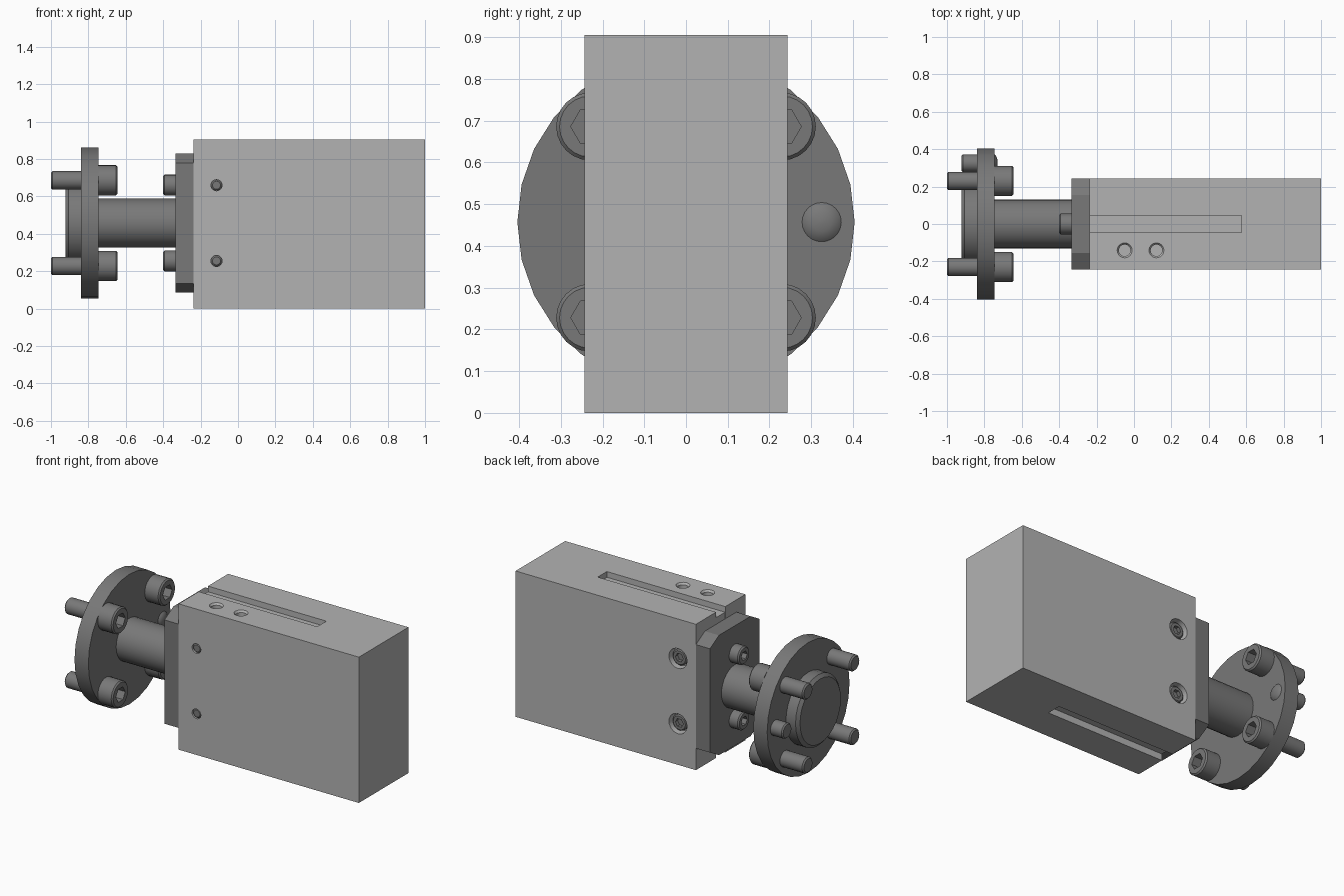
import bpy, bmesh
from math import sin, cos, pi, radians
from mathutils import Matrix, Vector

if "Cube" in bpy.data.objects:
    bpy.data.objects.remove(bpy.data.objects["Cube"])

CZ = 0.457          # height of the shaft axis
ROT = {'X': Matrix(), 'Y': Matrix.Rotation(pi / 2, 4, 'Z'),
       'Z': Matrix.Rotation(-pi / 2, 4, 'Y'), '-X': Matrix.Rotation(pi, 4, 'Z')}


def material(name, grey):
    mat = bpy.data.materials.new(name)
    mat.diffuse_color = (grey, grey, grey, 1)
    mat.use_nodes = True
    mat.node_tree.nodes["Principled BSDF"].inputs["Base Color"].default_value = mat.diffuse_color
    return mat


LIGHT = material('mid_grey', 0.45)
DARK = material('dark_grey', 0.19)


def finish(name, bm, mat=DARK, smooth=True):
    bmesh.ops.recalc_face_normals(bm, faces=bm.faces)
    me = bpy.data.meshes.new(name)
    bm.to_mesh(me)
    bm.free()
    me.materials.append(mat)
    ob = bpy.data.objects.new(name, me)
    bpy.context.collection.objects.link(ob)
    if smooth:
        shade(ob)
    return ob


def shade(ob):
    bpy.ops.object.select_all(action='DESELECT')
    ob.select_set(True)
    bpy.context.view_layer.objects.active = ob
    bpy.ops.object.shade_smooth_by_angle(angle=radians(30))


def lathe(name, profile, at, axis='X', n=28, mat=DARK, smooth=True):
    """Turned solid: profile of (distance along axis, radius)."""
    bm = bmesh.new()
    m = Matrix.Translation(Vector(at)) @ ROT[axis]
    rings = [[bm.verts.new(m @ Vector((a, r * cos(2 * pi * i / n), r * sin(2 * pi * i / n))))
              for i in range(n)] for a, r in profile]
    for p, q in zip(rings, rings[1:]):
        for i in range(n):
            j = (i + 1) % n
            bm.faces.new((p[i], p[j], q[j], q[i]))
    bm.faces.new(rings[0])
    bm.faces.new(rings[-1])
    return finish(name, bm, mat, smooth)


def box(name, lo, hi, mat=LIGHT):
    bm = bmesh.new()
    lo, hi = Vector(lo), Vector(hi)
    bmesh.ops.create_cube(bm, size=1, matrix=Matrix.Translation((lo + hi) / 2)
                          @ Matrix.Diagonal((*(hi - lo), 1)))
    return finish(name, bm, mat, False)


def cut(ob, *cutters):
    bpy.context.view_layer.objects.active = ob
    for c in cutters:
        mod = ob.modifiers.new('cut', 'BOOLEAN')
        mod.operation, mod.solver, mod.object = 'DIFFERENCE', 'EXACT', c
        bpy.ops.object.modifier_apply(modifier=mod.name)
        bpy.data.objects.remove(c)
    shade(ob)


def socket_screw(name, at, axis, shank, r_shank, head, r_head, r_hex):
    """Cap screw: head seat at the given point, head towards the axis direction."""
    c = 0.008
    ob = lathe(name, [(-shank, r_shank - c), (-shank + c, r_shank), (0, r_shank), (0, r_head),
                      (head - c, r_head), (head, r_head - c)], at, axis, 24)
    cut(ob, lathe('hex_cutter', [(head * 0.45, r_hex), (head + 0.02, r_hex)],
                  at, axis, 6, DARK, False))
    return ob


# main block with slot and screw holes
block = box('block', (-0.238, -0.243, 0), (1, 0.243, 0.905))
cutters = [box('slot_cutter', (-0.3, -0.045, -0.1), (0.575, 0.045, 1))]
for z in (0.255, 0.66):
    cutters.append(lathe('clamp_hole', [(-0.3, 0.03), (0.19, 0.03), (0.19, 0.062), (0.3, 0.062)],
                         (-0.115, 0, z), 'Y', 24, LIGHT, False))
for x in (-0.05, 0.12):
    cutters.append(lathe('top_hole', [(-0.1, 0.031), (-0.012, 0.031), (0, 0.04), (0.02, 0.04)],
                         (x, -0.141, 0.905), 'Z', 24, LIGHT, False))
cut(block, *cutters)

# screws clamping the block across the slot
for i, z in enumerate((0.255, 0.66)):
    socket_screw(f'clamp_screw_{i}', (-0.115, 0.19, z), 'Y', 0.43, 0.0295, 0.04, 0.05, 0.027)

# chamfered end plate and the tongue filling the slot
bm = bmesh.new()
outline = [(0.155, 0.372), (0.243, 0.322), (0.243, -0.322), (0.155, -0.372),
           (-0.155, -0.372), (-0.243, -0.322), (-0.243, 0.322), (-0.155, 0.372)]
face = bm.faces.new([bm.verts.new((-0.335, y, CZ + z)) for y, z in outline])
ext = bmesh.ops.extrude_face_region(bm, geom=[face])
bmesh.ops.translate(bm, vec=(0.097, 0, 0),
                    verts=[v for v in ext['geom'] if isinstance(v, bmesh.types.BMVert)])
finish('end_plate', bm, DARK, False)
box('tongue', (-0.237, -0.0445, 0.04), (0.574, 0.0445, 0.87))
for i, z in enumerate((0.255, 0.66)):
    socket_screw(f'plate_screw_{i}', (-0.335, 0, z), '-X', 0.05, 0.03, 0.065, 0.056, 0.029)

# shaft, round flange and locating boss
lathe('shaft', [(-0.8, 0.131), (-0.33, 0.131)], (0, 0, CZ))
lathe('flange', [(-0.84, 0.404), (-0.745, 0.404)], (0, 0, CZ))
lathe('boss', [(-0.923, 0.2), (-0.906, 0.22), (-0.83, 0.22)], (0, 0, CZ))

# flange screws and the locating pin
for sy in (-1, 1):
    for sz in (-1, 1):
        socket_screw(f'flange_screw_{sy}_{sz}', (-0.745, 0.23 * sy, CZ + 0.229 * sz), 'X',
                     0.255, 0.049, 0.1, 0.081, 0.046)
lathe('locating_pin', [(-0.923, 0.04), (-0.915, 0.047), (-0.745, 0.047), (-0.737, 0.038),
                       (-0.731, 0.022), (-0.729, 0.004)], (0, 0.325, CZ), 'X', 24)
